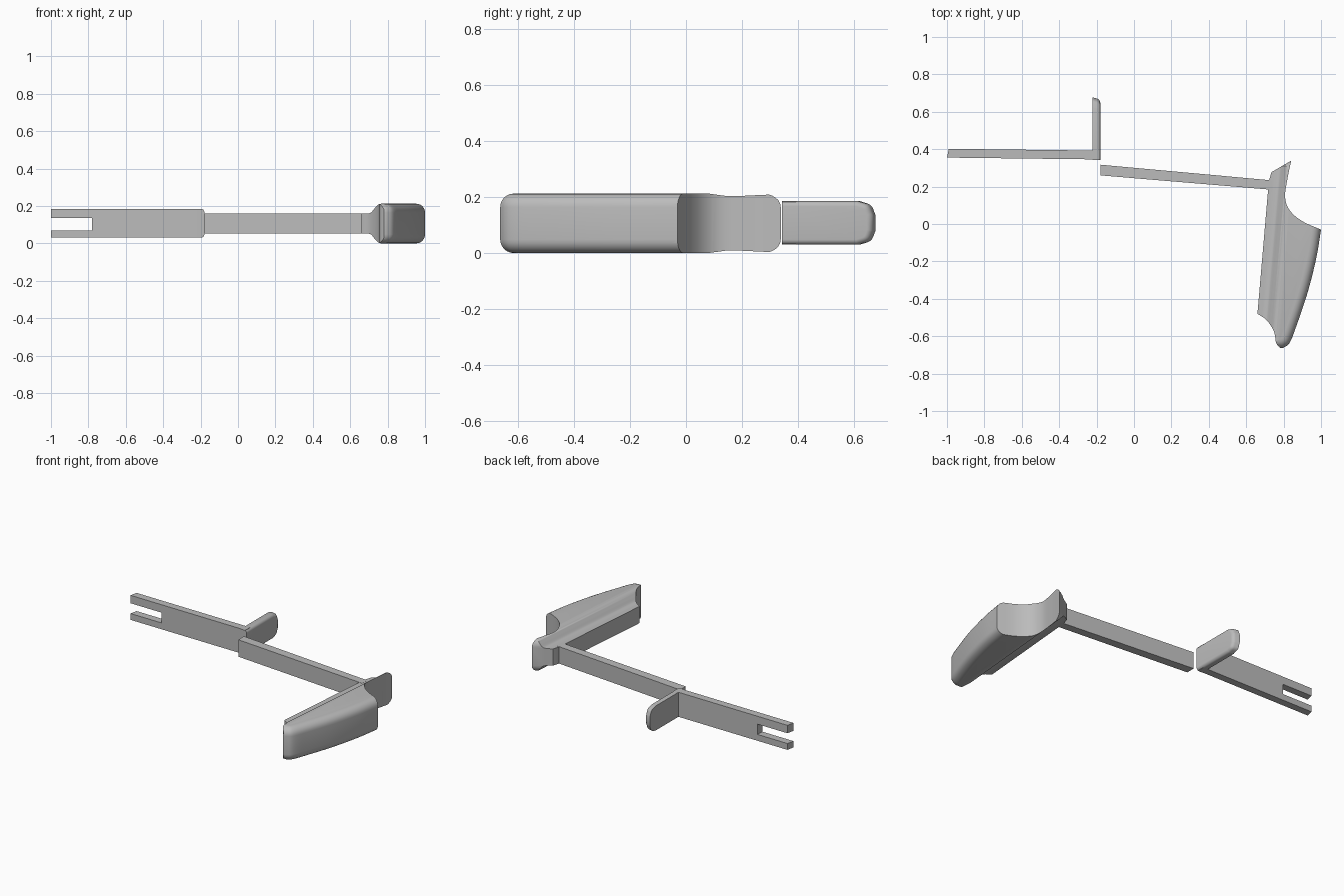
import bpy, bmesh
from mathutils import Vector

cube = bpy.data.objects.get("Cube")
if cube:
    bpy.data.objects.remove(cube, do_unlink=True)

MID = 0.106  # height of the horizontal centre plane

grey = bpy.data.materials.new("plain grey")
grey.use_nodes = True
grey.diffuse_color = (0.5, 0.5, 0.5, 1)
grey.node_tree.nodes["Principled BSDF"].inputs["Base Color"].default_value = (0.5, 0.5, 0.5, 1)


def curve(points, steps=6):
    """Smooth curve through a few 2D points."""
    p = [Vector(q) for q in points]
    p = [2 * p[0] - p[1]] + p + [2 * p[-1] - p[-2]]
    out = []
    for a, b, c, d in zip(p, p[1:], p[2:], p[3:]):
        for i in range(steps):
            t = i / steps
            out.append(0.5 * (2 * b + (c - a) * t + (2 * a - 5 * b + 4 * c - d) * t * t
                              + (3 * b - a - 3 * c + d) * t ** 3))
    return [tuple(v) for v in out] + [tuple(points[-1])]


def prism(name, outline, place, start, end, bevel=0, pick=None):
    """Extrude a 2D outline between two depths; optionally round picked edges."""
    bm = bmesh.new()
    ends = [[bm.verts.new(place(u, v, w)) for u, v in outline] for w in (start, end)]
    bm.faces.new(ends[0])
    bm.faces.new(ends[1])
    n = len(outline)
    for i in range(n):
        j = (i + 1) % n
        bm.faces.new((ends[0][i], ends[0][j], ends[1][j], ends[1][i]))
    bmesh.ops.recalc_face_normals(bm, faces=bm.faces)
    if bevel:
        edges = [e for e in bm.edges if pick(e)]
        bmesh.ops.bevel(bm, geom=edges, offset=bevel, segments=6, profile=0.5, affect='EDGES')
    mesh = bpy.data.meshes.new(name)
    bm.to_mesh(mesh)
    bm.free()
    mesh.materials.append(grey)
    obj = bpy.data.objects.new(name, mesh)
    bpy.context.collection.objects.link(obj)
    return obj


def activate(obj):
    bpy.ops.object.select_all(action='DESELECT')
    obj.select_set(True)
    bpy.context.view_layer.objects.active = obj


def intersect(obj, cutter):
    mod = obj.modifiers.new("trim", 'BOOLEAN')
    mod.operation = 'INTERSECT'
    mod.solver = 'EXACT'
    mod.object = cutter
    activate(obj)
    bpy.ops.object.modifier_apply(modifier=mod.name)
    bpy.data.objects.remove(cutter, do_unlink=True)


def smooth(obj):
    activate(obj)
    bpy.ops.object.shade_smooth_by_angle(angle=0.6)


def upright(u, v, w):
    return (u, v, w)


# Forked plate, slightly skewed in plan
fork = [(-1, 0.03), (-0.19, 0.03), (-0.19, 0.185), (-1, 0.185),
        (-1, 0.135), (-0.78, 0.135), (-0.78, 0.07), (-1, 0.07)]
prism("forked_plate", fork,
      lambda u, v, w: (u + (0.01 * w / 0.047 if u == -1 else 0), 0.355 - 0.012 * (u + 1) + w, v),
      0, 0.047)

# Upright tab at the inner end of the plate
tab_side = ([(0.343, 0.03)] + curve([(0.61, 0.03), (0.648, 0.045), (0.665, 0.08)])
            + curve([(0.665, 0.135), (0.648, 0.17), (0.61, 0.185)]) + [(0.343, 0.185)])
tab = prism("end_tab", tab_side,
            lambda u, v, w: (w, u + (0.012 * (-0.18 - w) / 0.04 if u > 0.5 else 0), v),
            -0.222, -0.18, 0.018,
            lambda e: all(v.co.x > -0.19 for v in e.verts) and any(v.co.y > 0.4 for v in e.verts))
smooth(tab)

# Long connecting arm
prism("connecting_arm", [(-0.18, 0.26), (0.74, 0.183), (0.74, 0.233), (-0.18, 0.317)],
      upright, 0.053, 0.16)

# Grip: rounded blank, trimmed to its plan and to its flared cross-section
outer = curve([(1.0, -0.03), (0.975, -0.18), (0.93, -0.36), (0.87, -0.54),
               (0.832, -0.635), (0.795, -0.664)])
blank = outer + [(0.5, -0.665), (0.5, 0.14), (1.04, 0.455), (1.04, 0.3)]
grip = prism("grip", blank, upright, MID - 0.106, MID + 0.106, 0.048,
             lambda e: abs(e.verts[0].co.z - e.verts[1].co.z) < 0.001)

hollow = curve([(0.842, 0.345), (0.82, 0.24), (0.808, 0.14), (0.835, 0.07),
                (0.9, 0.015), (0.999, -0.03)])
front_cut = curve([(0.78, -0.66), (0.76, -0.635), (0.748, -0.575), (0.71, -0.515), (0.66, -0.48)])
plan = (hollow + [(1.1, -0.1), (1.1, -0.8), (0.8, -0.8)] + front_cut
        + [(0.721, 0.23), (0.737, 0.283)])
intersect(grip, prism("plan_cutter", plan, upright, -0.1, 0.4))

flare = curve([(0.035, 0.053), (0.055, 0.059), (0.075, 0.08), (0.095, 0.099), (0.12, 0.107)])
upper = [(-0.1, 0.053)] + flare + [(0.6, 0.107)]
section = upper + [(d, -h) for d, h in reversed(upper)]
intersect(grip, prism("flare_cutter", section,
                      lambda u, v, w: (0.702 + 0.088 * w + u, w, MID + v), -1, 0.8))
smooth(grip)
